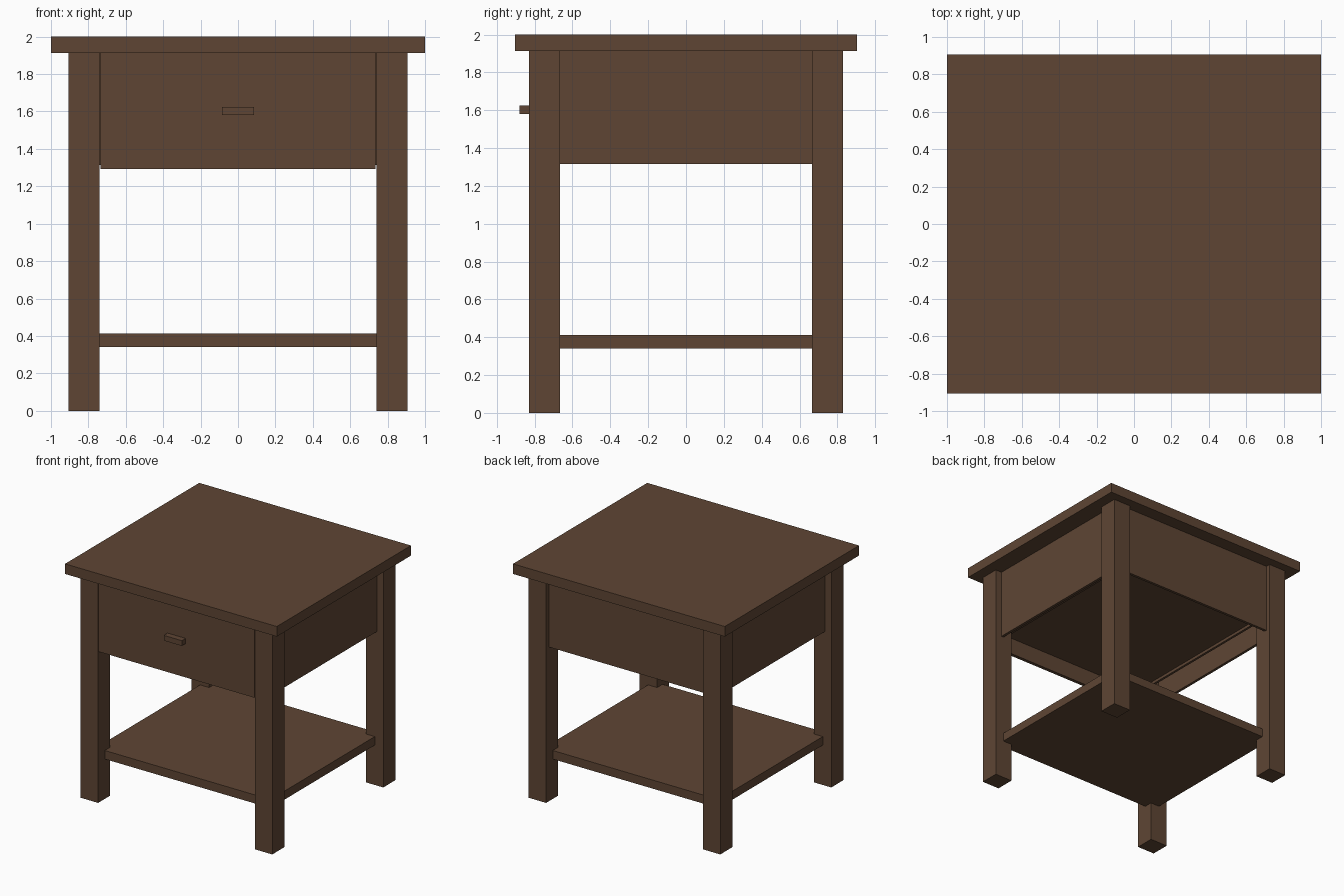
import bpy

if "Cube" in bpy.data.objects:
    bpy.data.objects.remove(bpy.data.objects["Cube"])

wood = bpy.data.materials.new("dark brown wood")
wood.diffuse_color = (0.113, 0.060, 0.034, 1)
wood.use_nodes = True
wood.node_tree.nodes["Principled BSDF"].inputs["Base Color"].default_value = wood.diffuse_color


def box(name, x, y, z):
    """Axis-aligned box from (min, max) ranges."""
    bpy.ops.mesh.primitive_cube_add(size=1)
    ob = bpy.context.object
    ob.name = name
    ob.location = [(a + b) / 2 for a, b in (x, y, z)]
    ob.scale = [b - a for a, b in (x, y, z)]
    bpy.ops.object.transform_apply(location=True, rotation=False, scale=True)
    ob.data.materials.append(wood)
    return ob


def mirrored(s, lo, hi):
    return tuple(sorted((s * lo, s * hi)))


TOP = 1.914

# Table top and lower shelf
box("table_top", (-1, 1), (-0.905, 0.905), (TOP, 2))
box("lower_shelf", (-0.825, 0.825), (-0.74, 0.74), (0.34, 0.413))

for sx, side in ((-1, "left"), (1, "right")):
    # Legs
    for sy, end in ((-1, "front"), (1, "back")):
        box(f"{end}_{side}_leg", mirrored(sx, 0.74, 0.905),
            mirrored(sy, 0.667, 0.83), (0, TOP))
    # Side panels, set in from the outer leg faces
    box(f"{side}_panel", mirrored(sx, 0.822, 0.845), (-0.70, 0.70), (1.315, TOP))
    # Drawer sides
    box(f"drawer_{side}_side", mirrored(sx, 0.70, 0.72), (-0.81, 0.72), (1.41, 1.84))

# Back panel
box("back_panel", (-0.78, 0.78), (0.767, 0.79), (1.315, TOP))

# Drawer
box("drawer_front", (-0.735, 0.735), (-0.829, -0.80), (1.292, 1.912))
box("drawer_bottom", (-0.70, 0.70), (-0.80, 0.72), (1.435, 1.455))
box("drawer_back", (-0.70, 0.70), (0.70, 0.72), (1.455, 1.84))
box("drawer_handle", (-0.085, 0.085), (-0.88, -0.825), (1.58, 1.625))
